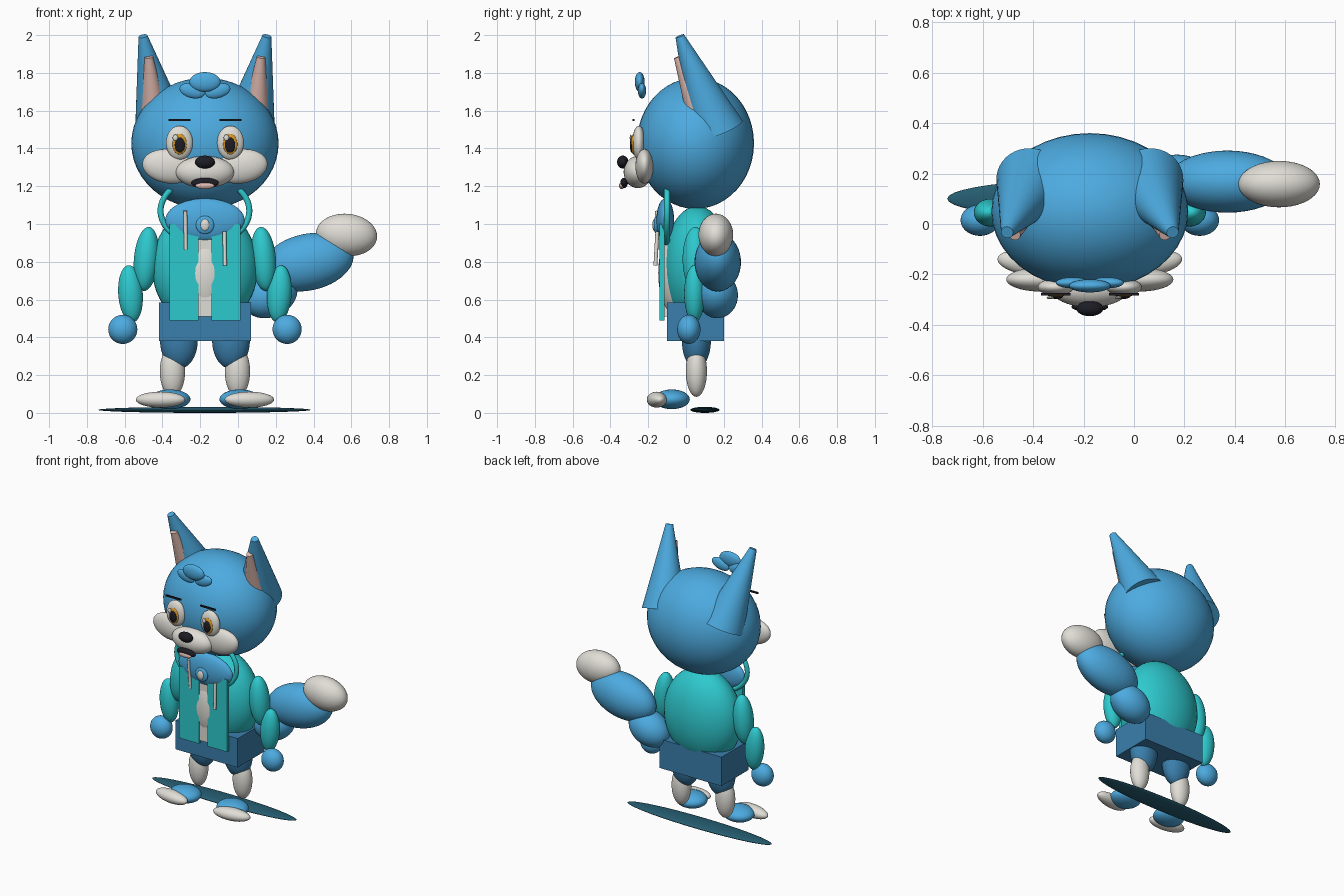
import bpy
import bmesh
import math
from mathutils import Matrix, Vector, Euler

if "Cube" in bpy.data.objects:
    bpy.data.objects.remove(bpy.data.objects["Cube"])

CX = -0.175  # centre line of the character


def mat(name, r, g, b):
    m = bpy.data.materials.new(name)
    lin = [c / 12.92 if c <= 0.04045 else ((c + 0.055) / 1.055) ** 2.4 for c in (r, g, b)]
    m.diffuse_color = (*lin, 1)
    m.use_nodes = True
    m.node_tree.nodes["Principled BSDF"].inputs["Base Color"].default_value = m.diffuse_color
    return m


BLUE = mat("sky blue fur", 0.30, 0.67, 0.88)
TEAL = mat("teal jacket", 0.18, 0.79, 0.81)
WHITE = mat("off white", 0.88, 0.87, 0.84)
PINK = mat("pale pink", 0.88, 0.73, 0.69)
DENIM = mat("denim blue", 0.23, 0.50, 0.68)
BLACK = mat("near black", 0.11, 0.11, 0.14)
AMBER = mat("amber", 0.85, 0.60, 0.15)
SLATE = mat("dark slate teal", 0.15, 0.37, 0.45)


def finish(bm, name, material, smooth=True):
    me = bpy.data.meshes.new(name)
    bmesh.ops.recalc_face_normals(bm, faces=bm.faces)
    for f in bm.faces:
        f.smooth = smooth and len(f.verts) <= 4
    bm.to_mesh(me)
    bm.free()
    me.materials.append(material)
    ob = bpy.data.objects.new(name, me)
    bpy.context.collection.objects.link(ob)
    return ob


def ball(name, material, loc, rad, rot=(0, 0, 0)):
    """Ellipsoid; rotation in degrees."""
    bm = bmesh.new()
    bmesh.ops.create_uvsphere(bm, u_segments=40, v_segments=24, radius=1)
    e = Euler([math.radians(a) for a in rot])
    bm.transform(Matrix.LocRotScale(Vector(loc), e, Vector(rad)))
    return finish(bm, name, material)


def cone(name, material, a, b, r1, r2):
    """Truncated cone from point a to point b."""
    a, b = Vector(a), Vector(b)
    bm = bmesh.new()
    bmesh.ops.create_cone(bm, cap_ends=True, segments=40, radius1=r1, radius2=r2,
                          depth=(b - a).length)
    q = (b - a).to_track_quat('Z', 'Y')
    bm.transform(Matrix.LocRotScale((a + b) / 2, q, None))
    return finish(bm, name, material)


def box(name, material, lo, hi):
    lo, hi = Vector(lo), Vector(hi)
    bm = bmesh.new()
    bmesh.ops.create_cube(bm, size=1)
    bm.transform(Matrix.LocRotScale((lo + hi) / 2, None, hi - lo))
    return finish(bm, name, material, False)


def ring(name, material, loc, rx, rz, tube, n=64, k=12):
    """Oval ring standing in the xz plane."""
    bm = bmesh.new()
    rows = []
    for i in range(n):
        t = 2 * math.pi * i / n
        row = []
        for j in range(k):
            p = 2 * math.pi * j / k
            d = tube * math.cos(p)
            row.append(bm.verts.new((loc[0] + (rx + d) * math.cos(t),
                                     loc[1] + tube * math.sin(p),
                                     loc[2] + (rz + d) * math.sin(t))))
        rows.append(row)
    for i in range(n):
        for j in range(k):
            u, v = rows[i], rows[(i + 1) % n]
            bm.faces.new((u[j], v[j], v[(j + 1) % k], u[(j + 1) % k]))
    return finish(bm, name, material)


# Head, muzzle and mouth
ball("head", BLUE, (CX, 0.05, 1.427), (0.39, 0.31, 0.347))
ball("muzzle", WHITE, (CX, -0.255, 1.275), (0.155, 0.075, 0.085))
ball("nose", BLACK, (CX, -0.335, 1.328), (0.053, 0.03, 0.034))
ball("mouth", BLACK, (CX, -0.328, 1.217), (0.073, 0.02, 0.027))
ball("tongue", PINK, (CX, -0.34, 1.203), (0.05, 0.014, 0.018))
ball("hair_tuft_top", BLUE, (CX, -0.245, 1.752), (0.082, 0.026, 0.052))

# Torso and clothes
ball("jacket_body", TEAL, (CX, 0.06, 0.77), (0.28, 0.18, 0.325))
box("shorts", DENIM, (CX - 0.243, -0.1, 0.38), (CX + 0.243, 0.2, 0.585))
ball("belly", WHITE, (CX, -0.03, 0.74), (0.155, 0.117, 0.25))
box("zip_strip", WHITE, (CX - 0.034, -0.13, 0.51), (CX + 0.034, -0.095, 0.98))
ball("chest_bib", BLUE, (CX, -0.11, 1.02), (0.21, 0.047, 0.115))
ring("hood_rim", TEAL, (CX, -0.1, 1.07), 0.235, 0.175, 0.016)
ball("badge", BLUE, (CX, -0.157, 0.995), (0.048, 0.014, 0.048))
ball("badge_centre", WHITE, (CX, -0.168, 0.995), (0.023, 0.01, 0.031))
cone("cord_left", WHITE, (-0.276, -0.137, 0.865), (-0.279, -0.155, 1.07), 0.010, 0.010)
cone("cord_right", WHITE, (-0.069, -0.162, 0.78), (-0.072, -0.152, 0.96), 0.010, 0.010)

# Paired parts, s = -1 left and +1 right
for s, side in ((-1, "left"), (1, "right")):
    def X(d):
        return CX + s * d

    # Ears
    cone("ear_" + side, BLUE, (X(0.228), 0.165, 1.495), (X(0.328), -0.033, 1.995), 0.145, 0.024)
    cone("inner_ear_" + side, PINK, (X(0.262), 0.105, 1.5), (X(0.297), -0.043, 1.885), 0.085, 0.022)
    ball("hair_tuft_" + side, BLUE, (X(0.068), -0.233, 1.705), (0.068, 0.022, 0.038), (0, s * -15, 0))
    # Eyes
    ball("eye_" + side, WHITE, (X(0.135), -0.25, 1.43), (0.071, 0.034, 0.09))
    ball("iris_" + side, AMBER, (X(0.134), -0.277, 1.423), (0.038, 0.014, 0.055))
    ball("pupil_" + side, BLACK, (X(0.133), -0.287, 1.418), (0.027, 0.01, 0.040))
    ball("eye_glint_" + side, WHITE, (X(0.135) - 0.022, -0.292, 1.457), (0.014, 0.006, 0.016))
    box("brow_" + side, BLACK, (X(0.135) - 0.059, -0.283, 1.545), (X(0.135) + 0.059, -0.273, 1.556))
    ball("cheek_" + side, WHITE, (X(0.19), -0.22, 1.305), (0.142, 0.048, 0.09), (0, s * -8, 0))
    # Jacket front panels
    x0, x1 = sorted((X(0.034), X(0.187)))
    box("jacket_panel_" + side, TEAL, (x0, -0.14, 0.49), (x1, -0.115, 1.0))
    # Arms
    ball("upper_arm_" + side, TEAL, (X(0.31), 0.05, 0.815), (0.066, 0.068, 0.17), (0, s * -5, 0))
    ball("forearm_" + side, TEAL, (X(0.394), 0.045, 0.63), (0.065, 0.055, 0.152), (0, s * 4, 0))
    ball("hand_" + side, BLUE, (X(0.435), 0.015, 0.442), (0.077, 0.062, 0.077))
    # Legs
    ball("thigh_" + side, DENIM, (X(0.138), 0.055, 0.385), (0.1, 0.077, 0.152))
    ball("shin_" + side, WHITE, (X(0.172), 0.055, 0.22), (0.067, 0.056, 0.135))
    ball("foot_" + side, BLUE, (X(0.185), -0.075, 0.072), (0.108, 0.095, 0.052))
    ball("toe_" + side, WHITE, (X(0.235), -0.155, 0.07), (0.132, 0.05, 0.042), (0, 0, s * 8))

# Tail
ball("tail_base", BLUE, (0.17, 0.165, 0.623), (0.15, 0.11, 0.115), (0, -25, 0))
ball("tail_middle", BLUE, (0.37, 0.168, 0.798), (0.245, 0.123, 0.15), (0, -12, 0))
ball("tail_tip", WHITE, (0.575, 0.158, 0.942), (0.162, 0.092, 0.112), (0, 5, 0))

# Flat board under the feet
ball("board", SLATE, (-0.177, 0.1, 0.016), (0.563, 0.077, 0.016))
